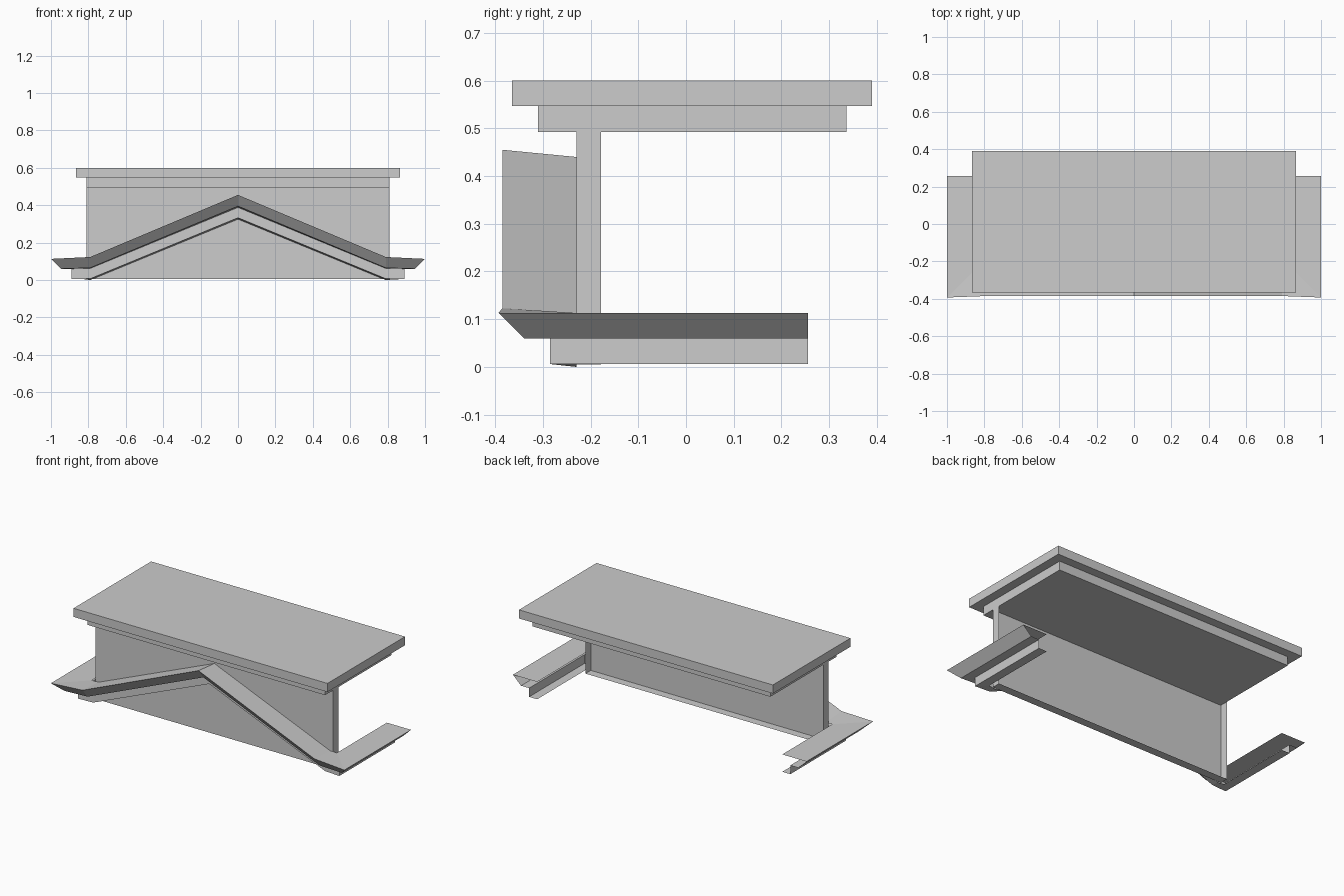
import bpy, bmesh

if "Cube" in bpy.data.objects:
    bpy.data.objects.remove(bpy.data.objects["Cube"])

stone = bpy.data.materials.new("pale stone grey")
stone.diffuse_color = (0.604, 0.604, 0.604, 1)
stone.use_nodes = True
stone.node_tree.nodes["Principled BSDF"].inputs["Base Color"].default_value = stone.diffuse_color


def add_object(name, bm):
    mesh = bpy.data.meshes.new(name)
    bm.to_mesh(mesh)
    bm.free()
    mesh.materials.append(stone)
    ob = bpy.data.objects.new(name, mesh)
    bpy.context.collection.objects.link(ob)
    return ob


def box(name, x, y0, y1, z0, z1, open_dirs=()):
    """Box symmetric in x; faces whose normal is in open_dirs are removed."""
    bm = bmesh.new()
    bmesh.ops.create_cube(bm, size=1)
    for v in bm.verts:
        v.co = (v.co.x * 2 * x,
                y0 if v.co.y < 0 else y1,
                z0 if v.co.z < 0 else z1)
    bm.normal_update()
    doomed = [f for f in bm.faces
              if any(f.normal.dot(d) > 0.9 for d in map(Vector, open_dirs))]
    bmesh.ops.delete(bm, geom=doomed, context='FACES')
    return add_object(name, bm)


from mathutils import Vector

# Two-step ledge on top
box("top_slab", 0.865, -0.365, 0.39, 0.547, 0.6)
box("lower_slab", 0.81, -0.31, 0.336, 0.492, 0.547)

# Wall panel: a shallow tray, open at the back and under the ledge
box("wall_panel", 0.81, -0.23, -0.178, 0.005, 0.492, [(0, 1, 0), (0, 0, 1)])

# Cornice: open moulding profile lofted from the side returns over the gable.
# Profile order: top inner, top outer, slant foot, band top, band foot, bottom inner
out_x = [0.835, 1.0, 0.945, 0.89, 0.89, 0.835]
out_y = [-0.23, -0.393, -0.339, -0.285, -0.285, -0.23]
level = [0.113, 0.113, 0.06, 0.06, 0.006, 0.006]
rake_y = [-0.23, -0.385, -0.337, -0.28, -0.28, -0.23]
foot_z = [0.113, 0.123, 0.065, 0.062, 0.007, 0.0]
apex_z = [0.44, 0.455, 0.395, 0.388, 0.333, 0.325]

back = [(x, 0.256, z) for x, z in zip(out_x, level)]
corner = list(zip(out_x, out_y, level))
foot = [(0.79, y, z) for y, z in zip(rake_y, foot_z)]
apex = [(0, y, z) for y, z in zip(rake_y, apex_z)]
half = [back, corner, foot]
mirrored = [[(-x, y, z) for x, y, z in s] for s in reversed(half)]

bm = bmesh.new()
rows = [[bm.verts.new(p) for p in s] for s in half + [apex] + mirrored]
for a, b in zip(rows, rows[1:]):
    for j in range(len(a) - 1):
        bm.faces.new((a[j], b[j], b[j + 1], a[j + 1]))
add_object("gable_cornice", bm)
